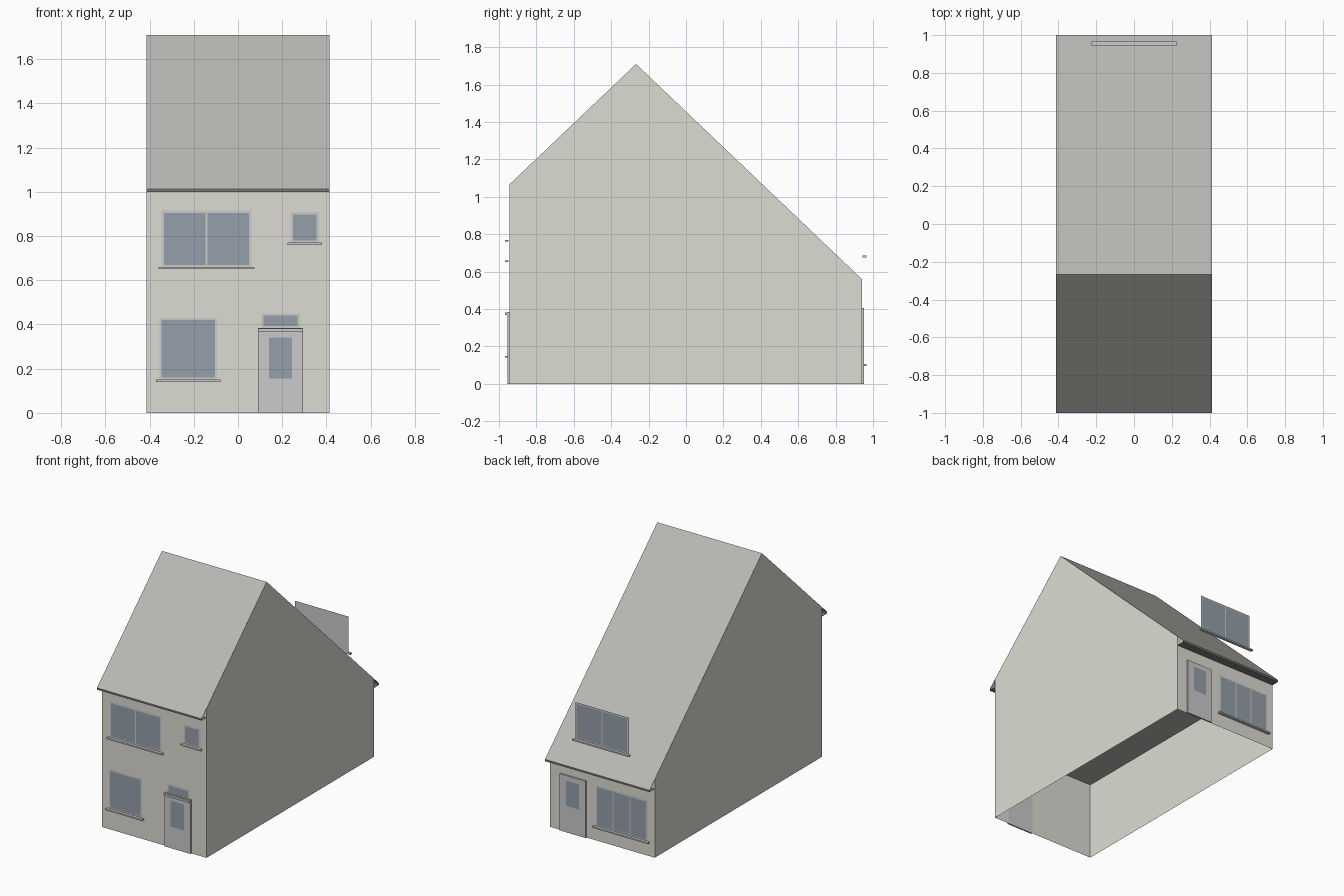
import bpy

if "Cube" in bpy.data.objects:
    bpy.data.objects.remove(bpy.data.objects["Cube"])

HW = 0.413                       # half width of the house
WALL = {-1: -0.945, 1: 0.942}    # front and back wall planes
RIDGE = (-0.267, 1.71)
EAVE = {-1: (-1.0, 1.013), 1: (1.0, 0.503)}


def material(name, rgb):
    m = bpy.data.materials.new(name)
    m.diffuse_color = (*rgb, 1)
    m.use_nodes = True
    m.node_tree.nodes["Principled BSDF"].inputs["Base Color"].default_value = m.diffuse_color
    return m


WALLS = material("render", (0.72, 0.71, 0.65))
ROOF = material("roof_tiles", (0.48, 0.48, 0.45))
DARK = material("eaves_board", (0.2, 0.2, 0.2))
FRAME = material("frame_grey", (0.7, 0.7, 0.7))
GLASS = material("glass", (0.3, 0.35, 0.4))


def mesh(name, verts, faces, mat):
    me = bpy.data.meshes.new(name)
    me.from_pydata(verts, [], faces)
    me.materials.append(mat)
    ob = bpy.data.objects.new(name, me)
    bpy.context.collection.objects.link(ob)
    return ob


def sheet(name, a, b, mat, flip=False):
    """Strip across the house width between two (y, z) points."""
    v = [(-HW, *a), (HW, *a), (HW, *b), (-HW, *b)]
    return mesh(name, v, [(3, 2, 1, 0) if flip else (0, 1, 2, 3)], mat)


def panel(name, side, x0, x1, z0, z1, off, mat):
    """Upright sheet just in front of the front or back wall."""
    y = WALL[side] + side * off
    v = [(x0, y, z0), (x1, y, z0), (x1, y, z1), (x0, y, z1)]
    return mesh(name, v, [(0, 1, 2, 3) if side < 0 else (3, 2, 1, 0)], mat)


def box(name, side, x0, x1, z0, z1, d0, d1, mat):
    """Block standing out from a wall between depths d0 and d1."""
    y0, y1 = sorted(WALL[side] + side * d for d in (d0, d1))
    v = [(x, y, z) for z in (z0, z1)
         for x, y in ((x0, y0), (x1, y0), (x1, y1), (x0, y1))]
    f = [(3, 2, 1, 0), (4, 5, 6, 7)]
    f += [(i, (i + 1) % 4, (i + 1) % 4 + 4, i + 4) for i in range(4)]
    return mesh(name, v, f, mat)


def window(name, side, x0, x1, z0, z1, panes=1, over=0.015, sill=0.01):
    """Frame sheet, a row of panes and a projecting sill."""
    panel(name + "_frame", side, x0, x1, z0, z1, 0.003, FRAME)
    gap, bar = 0.01, 0.008
    w = (x1 - x0 - 2 * gap - (panes - 1) * bar) / panes
    for i in range(panes):
        a = x0 + gap + i * (w + bar)
        panel(f"{name}_pane_{i + 1}", side, a, a + w, z0 + gap, z1 - gap, 0.006, GLASS)
    box(name + "_sill", side, x0 - over, x1 + over, z0 - sill, z0, 0.003, 0.023, FRAME)


def door(name, side, x0, x1, h, g0, g1):
    box(name, side, x0, x1, 0, h, 0, 0.01, FRAME)
    panel(name + "_glass", side, x0 + 0.05, x1 - 0.05, g0, g1, 0.013, GLASS)


# House shell: extruded gable profile, open below
prof = [(WALL[-1], 0), (WALL[-1], 1.065), RIDGE, (WALL[1], 0.558), (WALL[1], 0)]
n = len(prof)
mesh("walls", [(x, *p) for x in (-HW, HW) for p in prof],
     [tuple(range(n)), tuple(range(2 * n - 1, n - 1, -1)),
      (0, n, n + 1, 1), (3, n + 3, n + 4, 4)], WALLS)
sheet("upper_floor", (WALL[-1], 0.558), (WALL[1], 0.558), ROOF, flip=True)

# Roof slopes with fascia and soffit at each eave
for side, label in ((-1, "front"), (1, "back")):
    y, z = EAVE[side]
    low = z - 0.013
    sheet(label + "_roof", (y, z), RIDGE, ROOF, flip=side > 0)
    sheet(label + "_fascia", (y, low), (y, z), DARK, flip=side > 0)
    sheet(label + "_soffit", (y, low), (WALL[side], low), DARK, flip=side < 0)

# Front openings
window("front_upper_window", -1, -0.345, 0.06, 0.66, 0.915, 2)
window("front_small_window", -1, 0.238, 0.366, 0.77, 0.908)
window("front_lower_window", -1, -0.355, -0.095, 0.15, 0.43)
window("front_door_transom", -1, 0.106, 0.28, 0.382, 0.45, over=0.015, sill=0.015)
door("front_door", -1, 0.09, 0.295, 0.385, 0.155, 0.34)

# Back openings
window("back_upper_window", 1, -0.21, 0.21, 0.685, 0.945, 2)
window("back_lower_window", 1, -0.36, 0.05, 0.105, 0.395, 3)
door("back_door", 1, 0.125, 0.33, 0.405, 0.19, 0.37)
